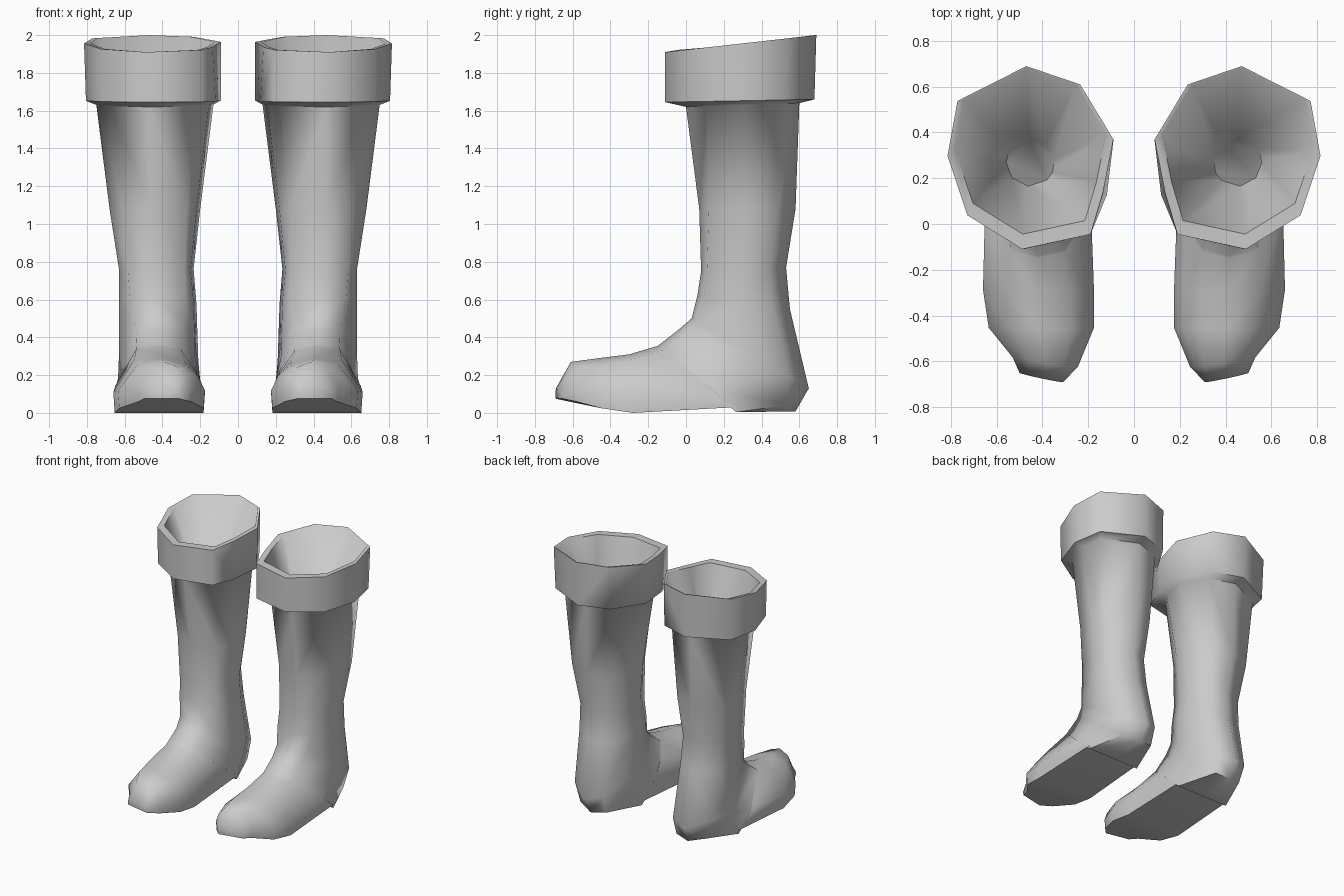
import bpy, bmesh, math
from mathutils import Vector

if "Cube" in bpy.data.objects:
    bpy.data.objects.remove(bpy.data.objects["Cube"])

grey = bpy.data.materials.new("grey")
grey.diffuse_color = (0.6, 0.6, 0.6, 1)
grey.use_nodes = True
grey.node_tree.nodes["Principled BSDF"].inputs["Base Color"].default_value = grey.diffuse_color

# Unit cross-sections: (outward, forward/up), starting at the front vertex
LEG = [(.1, 1), (.76, .63), (1, -.02), (.88, -.62), (.05, -1), (-.6, -.8), (-1, -.2),
       (-.92, .4), (-.68, .74)]
FOOT = [(0, 1), (.56, .72), (1, -.3), (.97, -1), (0, -1), (-.97, -1), (-1, -.3),
        (-.84, .3), (-.56, .72)]


def section(front, back, x0, x1, flat=0, slant=0, corner=None, low=1):
    """Ring spanning front (y, z) to back (y, z) and x0 to x1.
    corner (u, v) moves the two front corners, low narrows the two back corners."""
    f, b = Vector(front), Vector(back)
    mid, half = (f + b) / 2, (f - b) / 2
    ring = []
    for i, (l, s) in enumerate(zip(LEG, FOOT)):
        u, v = Vector(l).lerp(Vector(s), flat)
        if corner and i in (1, 8):
            u, v = math.copysign(corner[0], u), corner[1]
        if i in (3, 5):
            u *= low
        y, z = mid + half * v
        ring.append(Vector(((x0 + x1) / 2 + u * (x1 - x0) / 2, y + slant * u, z)))
    return ring


def shrink(ring, centre, k):
    """Scale a ring in plan about a centre."""
    return [Vector(((p.x - centre[0]) * k + centre[0],
                    (p.y - centre[1]) * k + centre[1], p.z)) for p in ring]


def loft(name, rings):
    """Skin the rings, cap both ends and mirror to make the pair."""
    bm = bmesh.new()
    rows = [[bm.verts.new(p) for p in r] for r in rings]
    for a, b in zip(rows, rows[1:]):
        for i in range(len(a)):
            j = (i + 1) % len(a)
            bm.faces.new((a[i], a[j], b[j], b[i]))
    bm.faces.new(rows[0])
    bm.faces.new(rows[-1])
    bmesh.ops.recalc_face_normals(bm, faces=bm.faces)
    me = bpy.data.meshes.new(name)
    bm.to_mesh(me)
    bm.free()
    me.materials.append(grey)
    ob = bpy.data.objects.new(name, me)
    bpy.context.collection.objects.link(ob)
    bpy.ops.object.select_all(action='DESELECT')
    ob.select_set(True)
    bpy.context.view_layer.objects.active = ob
    bpy.ops.object.shade_smooth_by_angle(angle=math.radians(65))
    ob.modifiers.new("pair", 'MIRROR').use_mirror_merge = False
    return ob


# Foot, from toe tip back to the stepped, rounded heel
foot = [
    section((-.675, .145), (-.67, .075), .31, .50, 1, .02),
    section((-.61, .27), (-.60, .06), .245, .53, 1, .02),
    section((-.46, .29), (-.45, .025), .175, .635, 1),
    section((-.30, .31), (-.28, 0), .175, .66, 1, corner=(.55, .8)),
    section((-.15, .355), (.26, .03), .19, .65, 1, corner=(.52, .86)),
    section((-.14, .362), (.265, .004), .19, .65, 1, corner=(.52, .86)),
    section((-.04, .44), (.58, .008), .20, .635, .6, corner=(.54, .88), low=.62),
    section((.03, .50), (.65, .13), .21, .63, .1, corner=(.62, .88), low=.88),
]
# Leg, from ankle to under the cuff
leg = [
    section((.06, .62), (.55, .55), .22, .63, corner=(.72, .86)),
    section((.08, .75), (.53, .77), .235, .63, corner=(.76, .86)),
    section((.07, 1.08), (.58, 1.08), .20, .68, corner=(.7, .8)),
    section((0, 1.62), (.60, 1.64), .13, .75),
]
# Folded cuff with a sloping rim
cuff_low = section((-.11, 1.645), (.68, 1.66), .09, .805)
cuff_top = section((-.11, 1.91), (.69, 2.0), .09, .815)
for ring in (cuff_low, cuff_top):      # fold pulled out at the inner front corner
    ring[8].x, ring[8].y = .19, -.045
cuff_top[7].x, cuff_top[7].y = .135, .14

# Lining tapering down inside the shaft to a tilted floor
lip = shrink(cuff_top, (.46, .62), .91)
floor = shrink(leg[-1], (.46, .25), .34)
for p in floor:
    p.z = 1.2 + (p.y - .165) * .6

loft("boots", foot + leg + [cuff_low, cuff_top, lip, floor])
